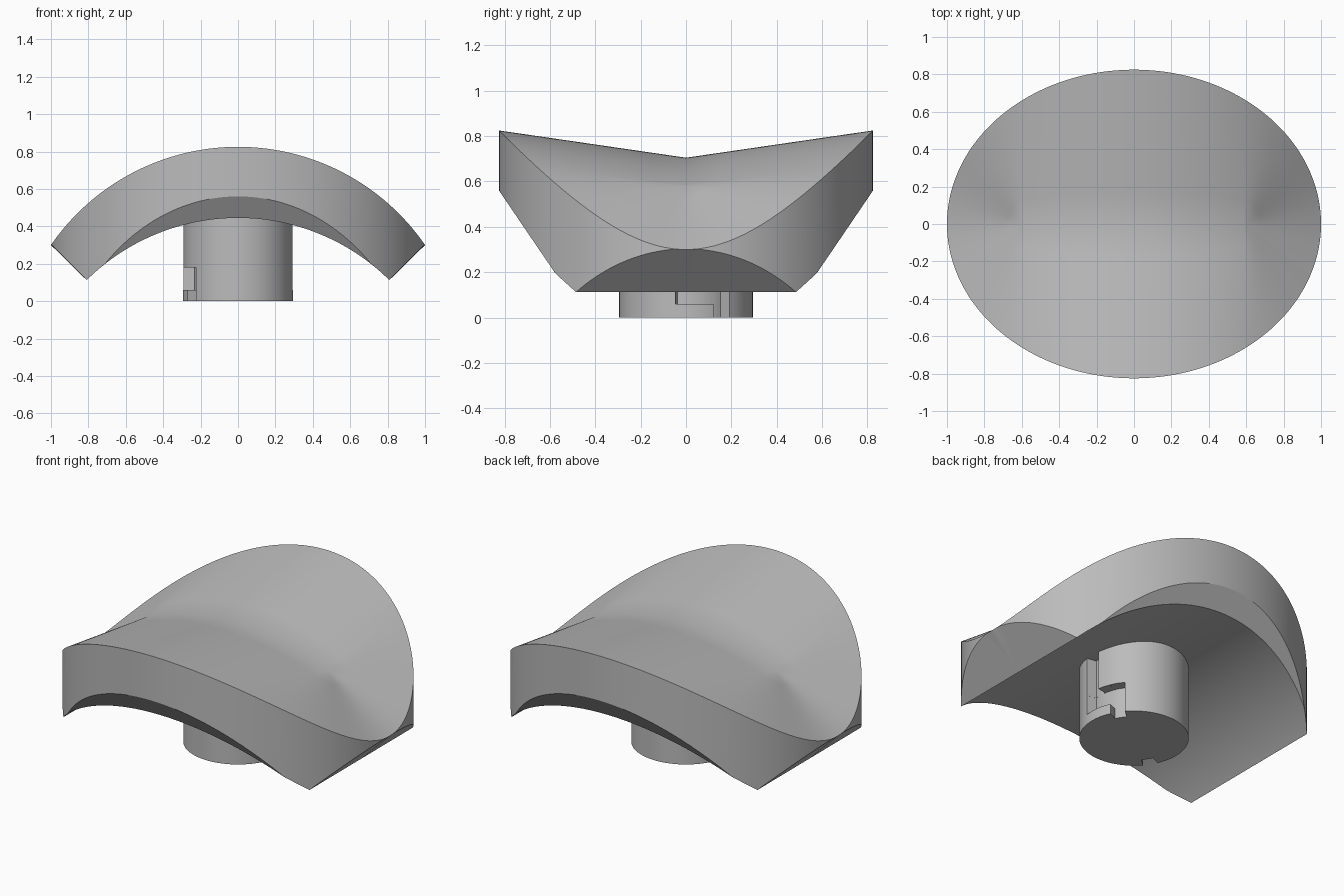
import bpy, bmesh
from math import sin, cos, radians, sqrt

if "Cube" in bpy.data.objects:
    bpy.data.objects.remove(bpy.data.objects["Cube"], do_unlink=True)

grey = bpy.data.materials.new("plain_grey")
grey.use_nodes = True
colour = (0.5, 0.5, 0.5, 1)
grey.diffuse_color = colour
grey.node_tree.nodes["Principled BSDF"].inputs["Base Color"].default_value = colour

DEPTH = 0.825            # half depth of the oval outline
STEM_R = 0.295
END_X = cos(radians(36))  # where the slanted end cut meets the underside


def make_object(name, bm):
    bmesh.ops.recalc_face_normals(bm, faces=bm.faces)
    mesh = bpy.data.meshes.new(name)
    bm.to_mesh(mesh)
    bm.free()
    mesh.materials.append(grey)
    obj = bpy.data.objects.new(name, mesh)
    bpy.context.collection.objects.link(obj)
    return obj


def smooth(obj):
    bpy.ops.object.select_all(action="DESELECT")
    obj.select_set(True)
    bpy.context.view_layer.objects.active = obj
    bpy.ops.object.shade_smooth_by_angle(angle=radians(30))


def arc(x, crown, radius):
    return crown - radius + sqrt(radius * radius - x * x)


def clamp(x, limit):
    return max(-limit, min(limit, x))


def section(t):
    """Closed strip from the top ridge, over the rim, to the underside centre."""
    x, y = cos(t), DEPTH * sin(t)
    side = 1 if y >= 0 else -1
    # ruled top between a central ridge and the arched rim
    ridge_x = clamp(x, 0.6)
    ridge_z = arc(ridge_x, 0.705, 1.5)
    rim_z = arc(x, DEPTH, 1.215)
    steps = 5
    points = []
    for i in range(steps + 1):
        f = i / steps
        points.append((ridge_x + (x - ridge_x) * f, y * f,
                       ridge_z + (rim_z - ridge_z) * f))
    # arched underside with a sloped chamfer, and slanted flat ends
    under_x = clamp(x, END_X)
    under_z = arc(under_x, 0.445, 1.15)
    if abs(x) > END_X:
        low = min(rim_z, under_z + abs(x) - END_X)
        points.append((x, y, low))
        points.append((x, y, low))
    else:
        slope = 1.47
        points.append((x, y, max(under_z, 0.56 - slope * (DEPTH - abs(y)))))
        edge = min(abs(y), DEPTH - (0.56 - under_z) / slope)
        points.append((x, side * edge, under_z))
    points.append((under_x, 0, under_z))
    return points


# Saddle-shaped pad
bm = bmesh.new()
count = 240
rows = [[bm.verts.new(p) for p in section(radians(360 * i / count))]
        for i in range(count)]
for i, row in enumerate(rows):
    after = rows[(i + 1) % count]
    for j in range(len(row) - 1):
        bm.faces.new((row[j], row[j + 1], after[j + 1], after[j]))
bmesh.ops.remove_doubles(bm, verts=bm.verts, dist=0.0004)
pad = make_object("saddle_pad", bm)
smooth(pad)

# Round stem
bm = bmesh.new()
bmesh.ops.create_cone(bm, cap_ends=True, segments=96, radius1=STEM_R,
                      radius2=STEM_R, depth=0.5)
bmesh.ops.translate(bm, verts=bm.verts, vec=(0, 0, 0.25))
stem = make_object("stem", bm)


def cut_slot(start, end, low, high):
    """Remove a curved pocket, given in degrees and heights, from the stem."""
    bm = bmesh.new()
    n = 8
    outline = []
    for radius, order in ((0.236, range(n + 1)), (0.36, range(n, -1, -1))):
        for i in order:
            a = radians(start + (end - start) * i / n)
            outline.append(bm.verts.new((radius * cos(a), radius * sin(a), low)))
    face = bm.faces.new(outline)
    lifted = bmesh.ops.extrude_face_region(bm, geom=[face])["geom"]
    bmesh.ops.translate(bm, vec=(0, 0, high - low),
                        verts=[v for v in lifted if isinstance(v, bmesh.types.BMVert)])
    cutter = make_object("slot_cutter", bm)
    cutter.hide_render = True
    mod = stem.modifiers.new("slot", "BOOLEAN")
    mod.operation = "DIFFERENCE"
    mod.solver = "EXACT"
    mod.object = cutter
    bpy.context.view_layer.objects.active = stem
    bpy.ops.object.modifier_apply(modifier=mod.name)
    bpy.data.objects.remove(cutter, do_unlink=True)


# Stepped locking slots on opposite sides of the stem
for turn in (0, 180):
    cut_slot(turn + 24.3, turn + 40.4, -0.05, 0.18)   # entry
    cut_slot(turn - 9.1, turn + 32.2, 0.06, 0.179)    # sideways run
    cut_slot(turn - 9, turn + 9.2, 0.061, 0.41)       # upright run
smooth(stem)
